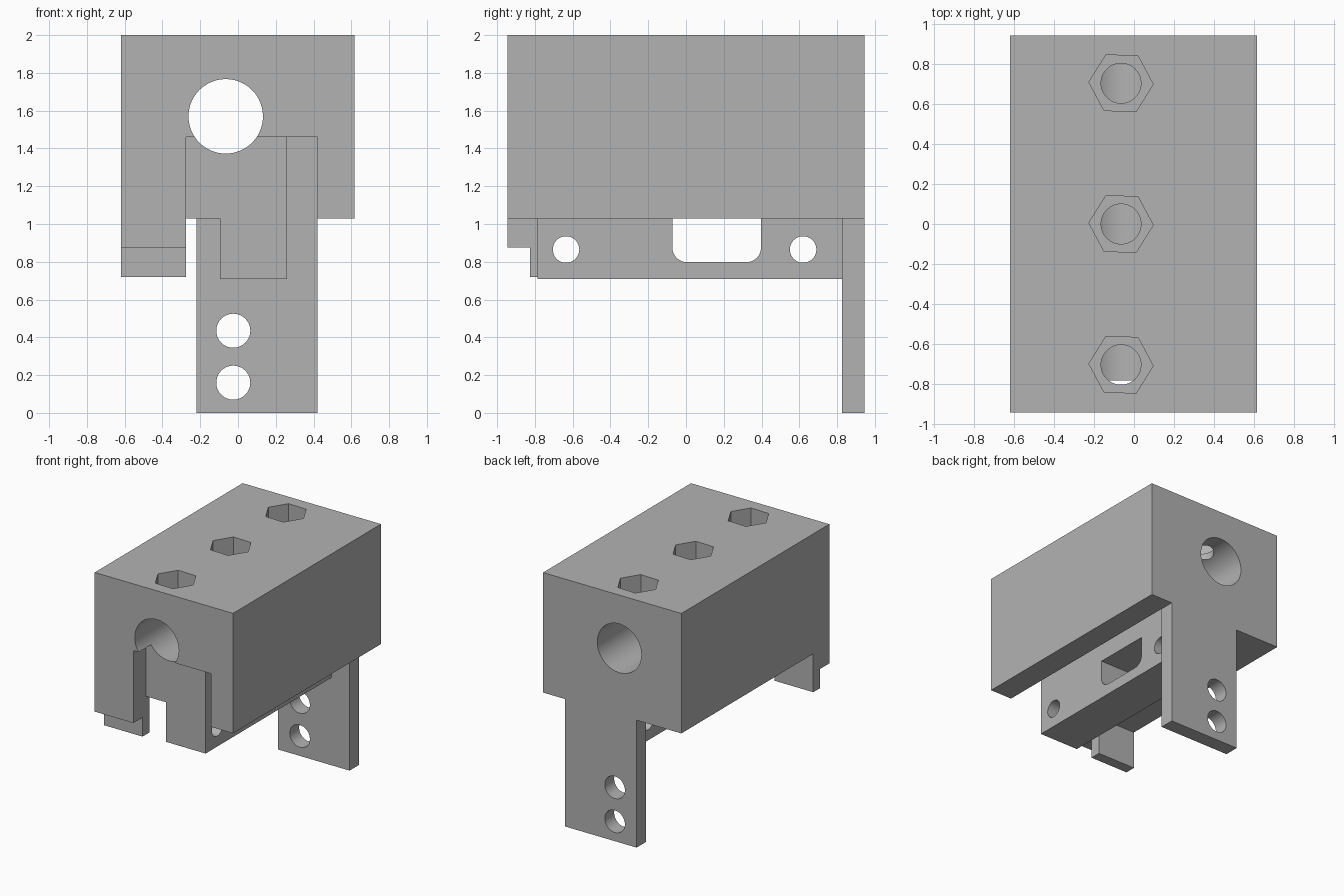
import bpy
import bmesh
from math import cos, sin, pi, radians

cube = bpy.data.objects.get("Cube")
if cube:
    bpy.data.objects.remove(cube, do_unlink=True)

grey = bpy.data.materials.new("mid grey")
grey.use_nodes = True
GREY = (0.448, 0.448, 0.448, 1)
grey.diffuse_color = GREY
grey.node_tree.nodes["Principled BSDF"].inputs["Base Color"].default_value = GREY


def prism(name, points, axis, lo, hi):
    """Extrude a 2D outline along one axis."""
    place = {"x": lambda a, b, t: (t, a, b),
             "y": lambda a, b, t: (a, t, b),
             "z": lambda a, b, t: (a, b, t)}[axis]
    bm = bmesh.new()
    rings = [[bm.verts.new(place(a, b, t)) for a, b in points] for t in (lo, hi)]
    for ring in rings:
        bm.faces.new(ring)
    n = len(points)
    for i in range(n):
        j = (i + 1) % n
        bm.faces.new((rings[0][i], rings[0][j], rings[1][j], rings[1][i]))
    bmesh.ops.recalc_face_normals(bm, faces=bm.faces)
    mesh = bpy.data.meshes.new(name)
    bm.to_mesh(mesh)
    bm.free()
    mesh.materials.append(grey)
    obj = bpy.data.objects.new(name, mesh)
    bpy.context.collection.objects.link(obj)
    return obj


def box(name, x, y, z):
    return prism(name, [(x[0], y[0]), (x[1], y[0]), (x[1], y[1]), (x[0], y[1])], "z", *z)


def arc(a, b, radius, start, end, steps):
    return [(a + radius * cos(start + (end - start) * i / steps),
             b + radius * sin(start + (end - start) * i / steps)) for i in range(steps + 1)]


def round_bar(a, b, radius, axis, lo, hi, sides=64, turn=0.0):
    return prism("cutter", arc(a, b, radius, turn, turn + 2 * pi, sides)[:-1], axis, lo, hi)


def combine(target, tool, operation):
    """Apply a boolean and discard the tool."""
    mod = target.modifiers.new("boolean", "BOOLEAN")
    mod.operation = operation
    mod.solver = "EXACT"
    mod.object = tool
    tool.hide_render = True
    bpy.context.view_layer.update()
    evaluated = target.evaluated_get(bpy.context.evaluated_depsgraph_get())
    mesh = bpy.data.meshes.new_from_object(evaluated)
    target.modifiers.clear()
    target.data = mesh
    bpy.data.objects.remove(tool, do_unlink=True)


def cut(target, tool):
    combine(target, tool, "DIFFERENCE")


def join(target, tool):
    combine(target, tool, "UNION")


BORE_X, BORE_Z = -0.065, 1.57
BOTTOM = 1.03
FRONT, BACK = -0.945, 0.945
NOTCH_Y, PLATE_Y = -0.785, 0.825
LEFT_X, RAIL_X, SLOT_X = -0.275, 0.26, 0.42

# Main block with front notch and long underside channel
block = box("mount_block", (-0.62, 0.617), (FRONT, BACK), (BOTTOM, 2))
cut(block, box("cutter", (LEFT_X, SLOT_X), (-1.2, NOTCH_Y), (0.8, 1.46)))
cut(block, box("cutter", (RAIL_X, SLOT_X), (-1.2, PLATE_Y), (0.8, 1.46)))

# Lower rail with rounded window and two cross holes
rail = box("rail", (-0.095, RAIL_X), (NOTCH_Y, 0.88), (0.71, 1.2))
window = (arc(0.005, 0.875, 0.077, pi, 1.5 * pi, 8)
          + arc(0.32, 0.875, 0.077, 1.5 * pi, 2 * pi, 8)
          + [(0.397, 1.1), (-0.072, 1.1)])
cut(rail, prism("cutter", window, "x", -1, 1))
for y in (-0.635, 0.62):
    cut(rail, round_bar(y, 0.865, 0.07, "x", -1, 1))
join(block, rail)

# Rear hanging plate with two screw holes
plate = box("plate", (-0.22, SLOT_X), (PLATE_Y, BACK), (0, 1.2))
for z in (0.16, 0.435):
    cut(plate, round_bar(-0.025, z, 0.09, "y", 0, 2))
join(block, plate)

# Stepped lip at the front
lip = [(FRONT, 0.875), (-0.827, 0.875), (-0.827, 0.72),
       (-0.74, 0.72), (-0.74, 1.15), (FRONT, 1.15)]
join(block, prism("lip", lip, "x", -0.62, LEFT_X))

# Long bore, then nut pockets and screw holes from the top
cut(block, round_bar(BORE_X, BORE_Z, 0.197, "y", -2, 2, 96))
for y in (-0.705, 0, 0.705):
    cut(block, round_bar(BORE_X, y, 0.1, "z", BORE_Z, 2.2))
    cut(block, round_bar(BORE_X, y, 0.161, "z", 1.8, 2.2, 6, radians(-2)))

# Smooth bores, crisp edges
bpy.ops.object.select_all(action="DESELECT")
block.select_set(True)
bpy.context.view_layer.objects.active = block
bpy.ops.object.shade_smooth_by_angle(angle=radians(30))
